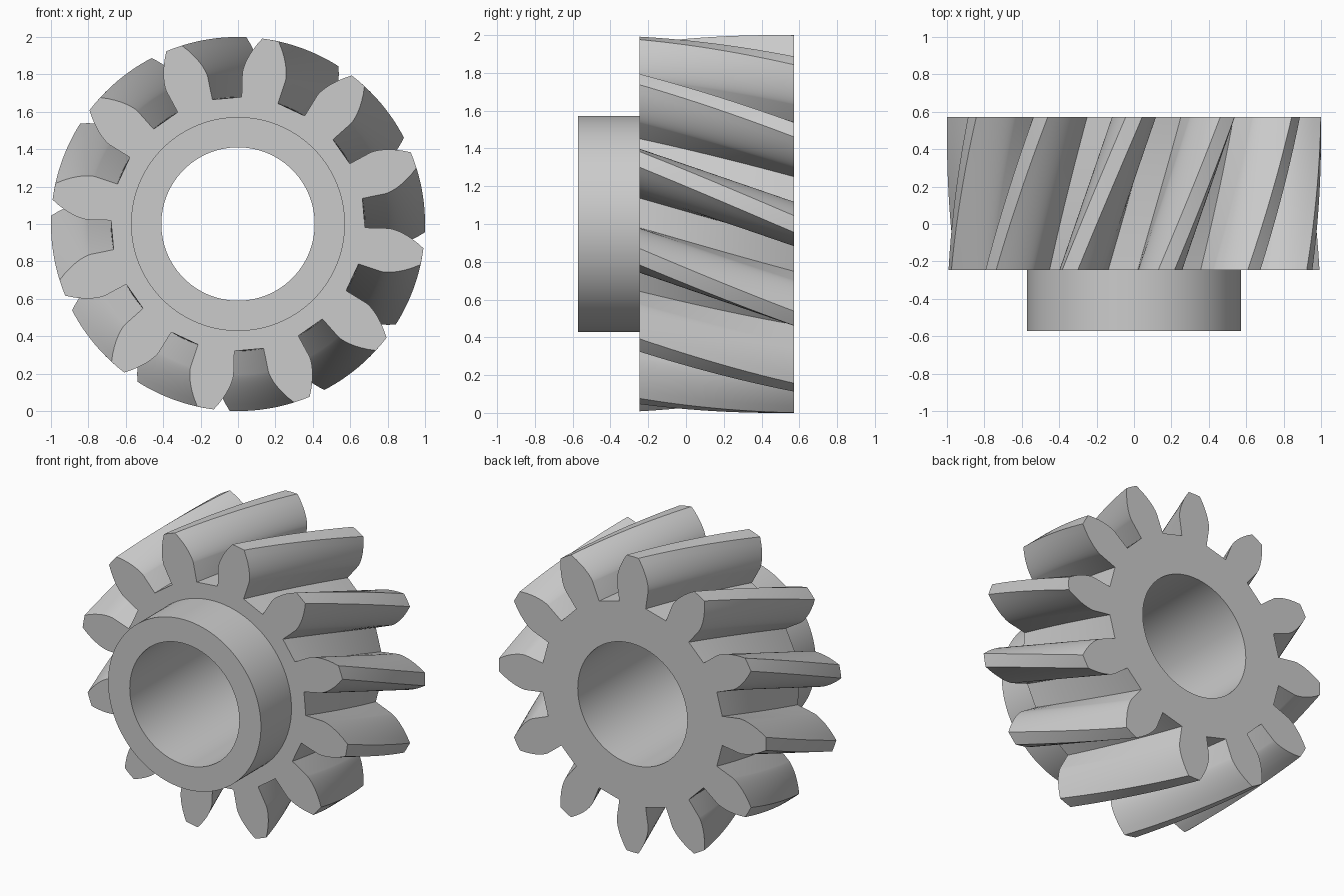
import bpy
import bmesh
from math import sin, cos, tan, acos, pi, radians

if "Cube" in bpy.data.objects:
    bpy.data.objects.remove(bpy.data.objects["Cube"], do_unlink=True)

# Gear proportions
TEETH = 12
TIP_R, PITCH_R, ROOT_R = 1.0, 0.857, 0.679
BASE_R = PITCH_R * cos(radians(20))
HUB_R, BORE_R = 0.572, 0.41
FRONT, SHOULDER, BACK = -0.572, -0.245, 0.572
TWIST = radians(-20)
SLICES, FLANK_STEPS, ROUND = 16, 8, 96


def involute(r):
    a = acos(min(1.0, BASE_R / r))
    return tan(a) - a


def half_angle(r):
    """Half the angle a tooth covers at radius r (radial below the base circle)."""
    return pi / (2 * TEETH) + involute(PITCH_R) - involute(max(r, BASE_R))


def tooth_outline():
    """Angle and radius pairs around the whole gear."""
    radii = [ROOT_R] + [BASE_R + (TIP_R - BASE_R) * (i / FLANK_STEPS) ** 1.5
                        for i in range(FLANK_STEPS + 1)]
    tooth = [(-half_angle(r), r) for r in radii] + [(0, TIP_R)]
    tooth += [(half_angle(r), r) for r in reversed(radii)]
    return [(2 * pi * k / TEETH + a, r) for k in range(TEETH) for a, r in tooth]


bm = bmesh.new()


def ring(points, y, turn=0.0):
    return [bm.verts.new((r * cos(a + turn), y, 1 + r * sin(a + turn))) for a, r in points]


def circle(radius, y):
    return ring([(2 * pi * i / ROUND, radius) for i in range(ROUND)], y)


def wall(first, second):
    n = len(first)
    for i in range(n):
        j = (i + 1) % n
        bm.faces.new((first[i], first[j], second[j], second[i]))


def cap(outer, inner):
    edges = [bm.edges.get((loop[i - 1], loop[i])) for loop in (outer, inner)
             for i in range(len(loop))]
    bmesh.ops.triangle_fill(bm, edges=edges, use_beauty=True)


# Helical teeth, swept in slices from the shoulder to the back
outline = tooth_outline()
slices = []
for s in range(SLICES + 1):
    t = s / SLICES
    slices.append(ring(outline, SHOULDER + (BACK - SHOULDER) * t, TWIST * (t - 1)))
for a, b in zip(slices, slices[1:]):
    wall(a, b)

# Hub collar and through bore
hub_front, hub_back = circle(HUB_R, FRONT), circle(HUB_R, SHOULDER)
bore_front, bore_back = circle(BORE_R, FRONT), circle(BORE_R, BACK)
wall(hub_front, hub_back)
wall(bore_front, bore_back)
wall(hub_front, bore_front)

# Flat gear faces
cap(slices[0], hub_back)
cap(slices[-1], bore_back)
bmesh.ops.recalc_face_normals(bm, faces=bm.faces[:])

mesh = bpy.data.meshes.new("helical_gear")
bm.to_mesh(mesh)
bm.free()
gear = bpy.data.objects.new("helical_gear", mesh)
bpy.context.collection.objects.link(gear)

# Plain grey metal
grey = bpy.data.materials.new("light_grey")
grey.use_nodes = True
colour = (0.6, 0.6, 0.6, 1.0)
grey.diffuse_color = colour
grey.node_tree.nodes["Principled BSDF"].inputs["Base Color"].default_value = colour
mesh.materials.append(grey)

bpy.ops.object.select_all(action="DESELECT")
gear.select_set(True)
bpy.context.view_layer.objects.active = gear
bpy.ops.object.shade_smooth_by_angle(angle=radians(30))
